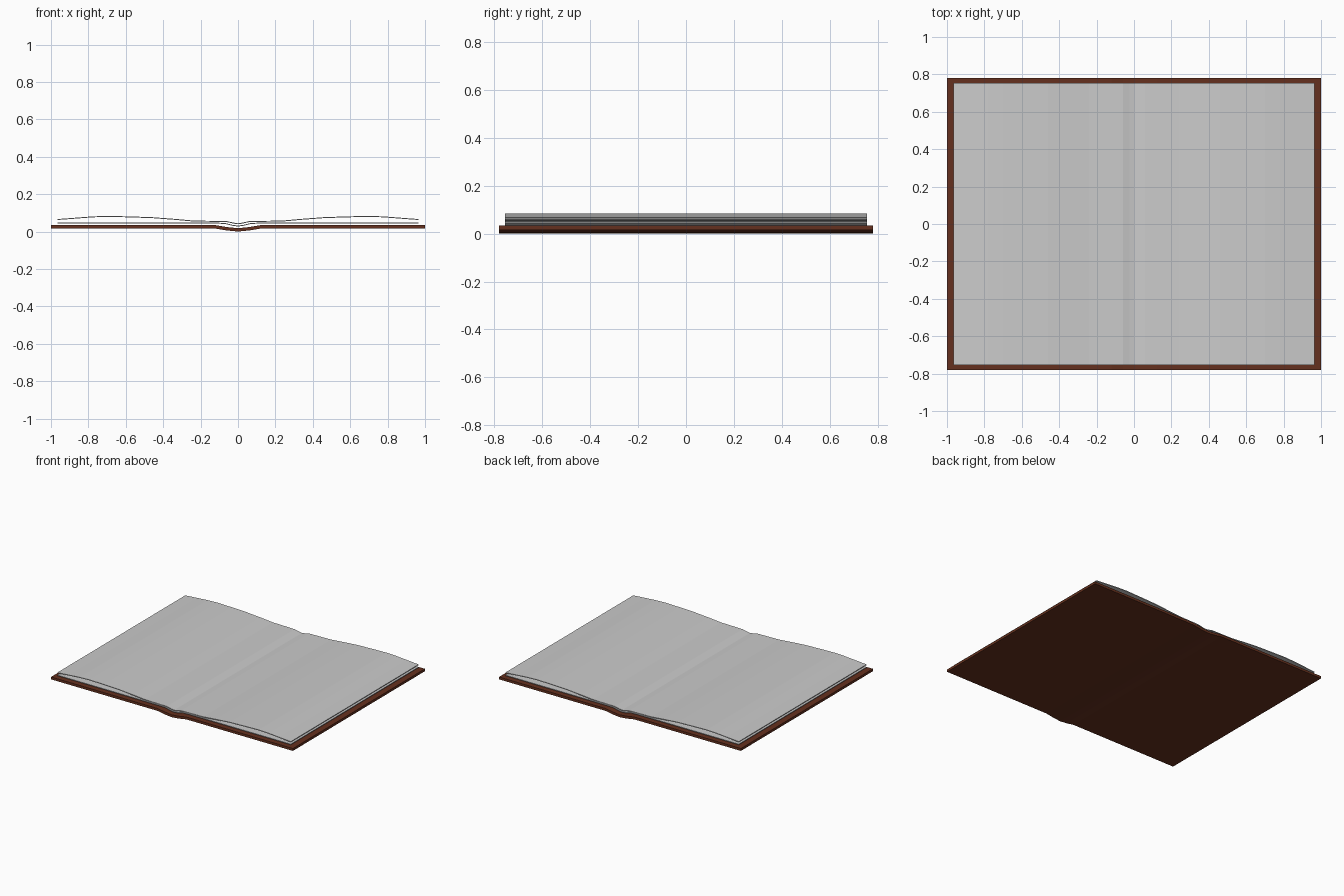
import bpy, bmesh

if "Cube" in bpy.data.objects:
    bpy.data.objects.remove(bpy.data.objects["Cube"])


def sheet(name, half_profile, thickness, depth, color=None):
    """Extrude a mirrored (x, top z) profile along y as a thin solid sheet."""
    left = [(-x, z) for x, z in reversed(half_profile) if x > 0]
    top = left + half_profile
    outline = top + [(x, z - thickness) for x, z in reversed(top)]
    n, m = len(top), len(outline)
    bm = bmesh.new()
    front = [bm.verts.new((x, -depth / 2, z)) for x, z in outline]
    back = [bm.verts.new((x, depth / 2, z)) for x, z in outline]
    for i in range(m):
        j = (i + 1) % m
        bm.faces.new((front[i], front[j], back[j], back[i]))
    # end caps as quads
    for ring in (front, back):
        for i in range(n - 1):
            bm.faces.new((ring[i], ring[i + 1], ring[m - 2 - i], ring[m - 1 - i]))
    bmesh.ops.recalc_face_normals(bm, faces=bm.faces)
    mesh = bpy.data.meshes.new(name)
    bm.to_mesh(mesh)
    bm.free()
    obj = bpy.data.objects.new(name, mesh)
    bpy.context.collection.objects.link(obj)
    if color:
        mat = bpy.data.materials.new(name + "_material")
        mat.diffuse_color = color
        mat.use_nodes = True
        mat.node_tree.nodes["Principled BSDF"].inputs["Base Color"].default_value = mat.diffuse_color
        mesh.materials.append(mat)
    return obj


# leather cover, dipping at the spine
sheet("cover", [(0, 0.018), (0.06, 0.024), (0.12, 0.034), (1.0, 0.034)],
      0.018, 1.56, (0.13, 0.03, 0.013, 1))

# lower page spread, nearly flat
sheet("lower_pages", [(0, 0.032), (0.03, 0.036), (0.07, 0.046), (0.12, 0.048),
                      (0.965, 0.048)], 0.005, 1.51)

# upper page spread, gently arched on each side
sheet("upper_pages", [(0, 0.044), (0.025, 0.048), (0.06, 0.056), (0.12, 0.057),
                      (0.24, 0.059), (0.34, 0.068), (0.46, 0.077), (0.58, 0.081),
                      (0.70, 0.084), (0.78, 0.081), (0.87, 0.074), (0.965, 0.067)],
      0.005, 1.51)
